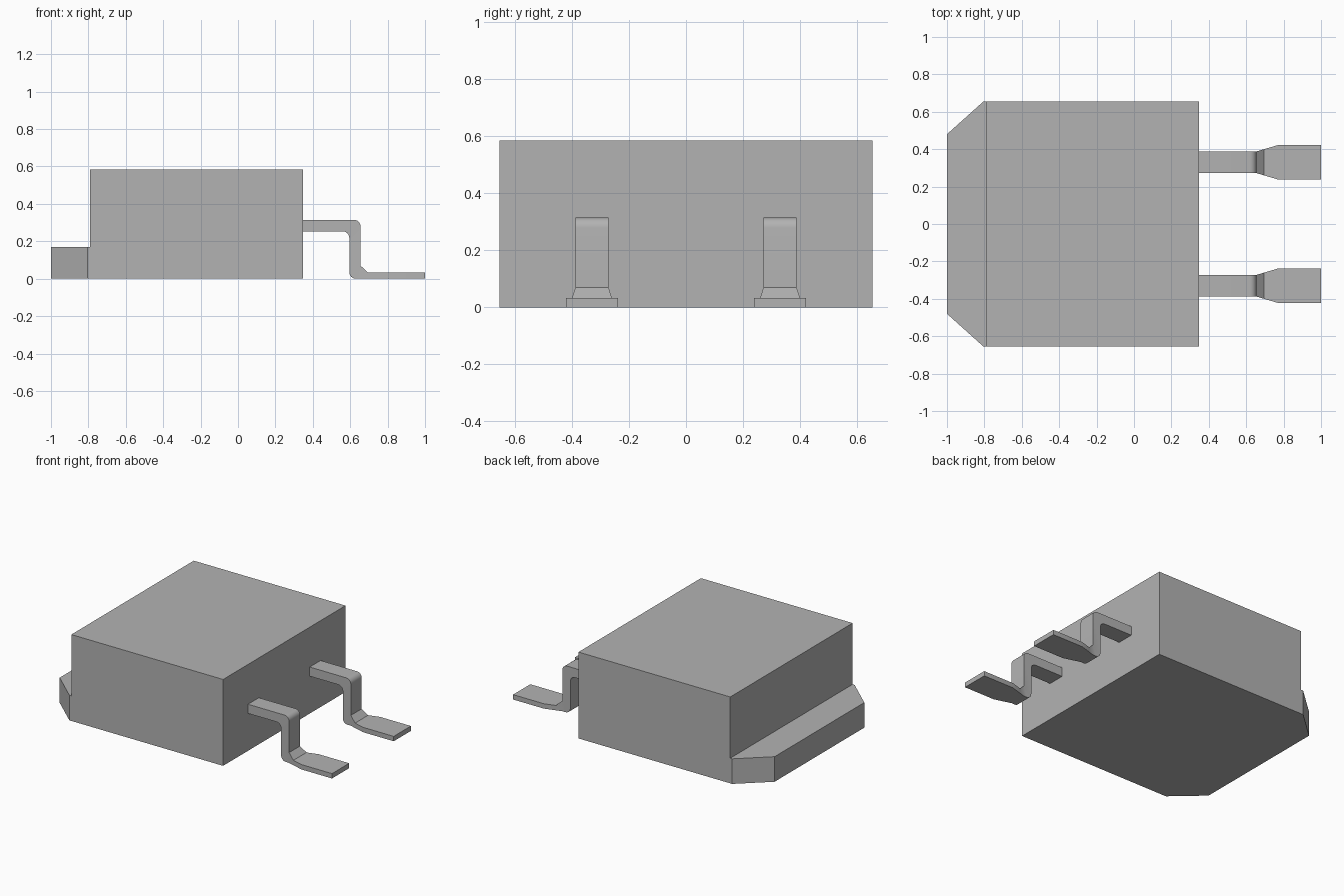
import bpy
import bmesh
from math import cos, sin, radians
from mathutils import Vector

if "Cube" in bpy.data.objects:
    bpy.data.objects.remove(bpy.data.objects["Cube"], do_unlink=True)

# One grey for the whole component
grey = bpy.data.materials.new("grey")
grey.use_nodes = True
colour = (0.45, 0.45, 0.45, 1)
grey.diffuse_color = colour
grey.node_tree.nodes["Principled BSDF"].inputs["Base Color"].default_value = colour


def add_object(name, bm):
    bmesh.ops.recalc_face_normals(bm, faces=bm.faces)
    mesh = bpy.data.meshes.new(name)
    bm.to_mesh(mesh)
    bm.free()
    mesh.materials.append(grey)
    obj = bpy.data.objects.new(name, mesh)
    bpy.context.collection.objects.link(obj)
    return obj


def arc(cx, cz, r, start, end, steps=6):
    angles = [radians(start + (end - start) * i / steps) for i in range(steps + 1)]
    return [(cx + r * cos(a), cz + r * sin(a)) for a in angles]


# Package body with a low tab: stepped profile extruded across the width
HALF = 0.655
profile = [(-1, 0), (0.347, 0), (0.347, 0.585), (-0.79, 0.585), (-0.79, 0.17), (-1, 0.17)]
bm = bmesh.new()
face = bm.faces.new([bm.verts.new((x, -HALF, z)) for x, z in profile])
extruded = bmesh.ops.extrude_face_region(bm, geom=[face])
bmesh.ops.translate(bm, vec=(0, 2 * HALF, 0),
                    verts=[e for e in extruded["geom"] if isinstance(e, bmesh.types.BMVert)])

# Slice off both tab corners and cap the cuts
for side in (-1, 1):
    cut = bmesh.ops.bisect_plane(
        bm, geom=bm.verts[:] + bm.edges[:] + bm.faces[:], dist=1e-5,
        plane_co=Vector((-1, side * 0.48, 0)),
        plane_no=Vector((-0.175, side * 0.195, 0)), clear_outer=True)
    rim = [e for e in cut["geom_cut"] if isinstance(e, bmesh.types.BMEdge)]
    bmesh.ops.holes_fill(bm, edges=[e for e in bm.edges if e.is_boundary] or rim)
add_object("package_body", bm)

# Lead stations: (upper surface point, lower surface point, half width)
NARROW, WIDE = 0.058, 0.092
stations = [((0.34, 0.315), (0.34, 0.253), NARROW)]
stations += [(o, i, NARROW) for o, i in zip(arc(0.62, 0.28, 0.035, 90, 0),
                                            arc(0.56, 0.218, 0.035, 90, 0))]
stations += [((0.655, 0.07), p, NARROW) for p in arc(0.63, 0.035, 0.035, 180, 270)]
stations += [((0.655, 0.07), (0.655, 0), NARROW),
             ((0.695, 0.033), (0.695, 0), 0.07),
             ((0.77, 0.033), (0.77, 0), WIDE),
             ((1, 0.033), (1, 0), WIDE)]


def add_lead(name, y):
    bm = bmesh.new()
    rings = []
    for (tx, tz), (lx, lz), w in stations:
        corners = [(tx, y - w, tz), (tx, y + w, tz), (lx, y + w, lz), (lx, y - w, lz)]
        rings.append([bm.verts.new(c) for c in corners])
    for a, b in zip(rings, rings[1:]):
        for i in range(4):
            j = (i + 1) % 4
            bm.faces.new((a[i], a[j], b[j], b[i]))
    bm.faces.new(rings[0])
    bm.faces.new(rings[-1])
    bmesh.ops.remove_doubles(bm, verts=bm.verts, dist=1e-4)
    obj = add_object(name, bm)
    bpy.ops.object.select_all(action="DESELECT")
    obj.select_set(True)
    bpy.context.view_layer.objects.active = obj
    bpy.ops.object.shade_smooth_by_angle(angle=radians(25))


# Two bent leads with flared feet
add_lead("front_lead", -0.33)
add_lead("back_lead", 0.33)
